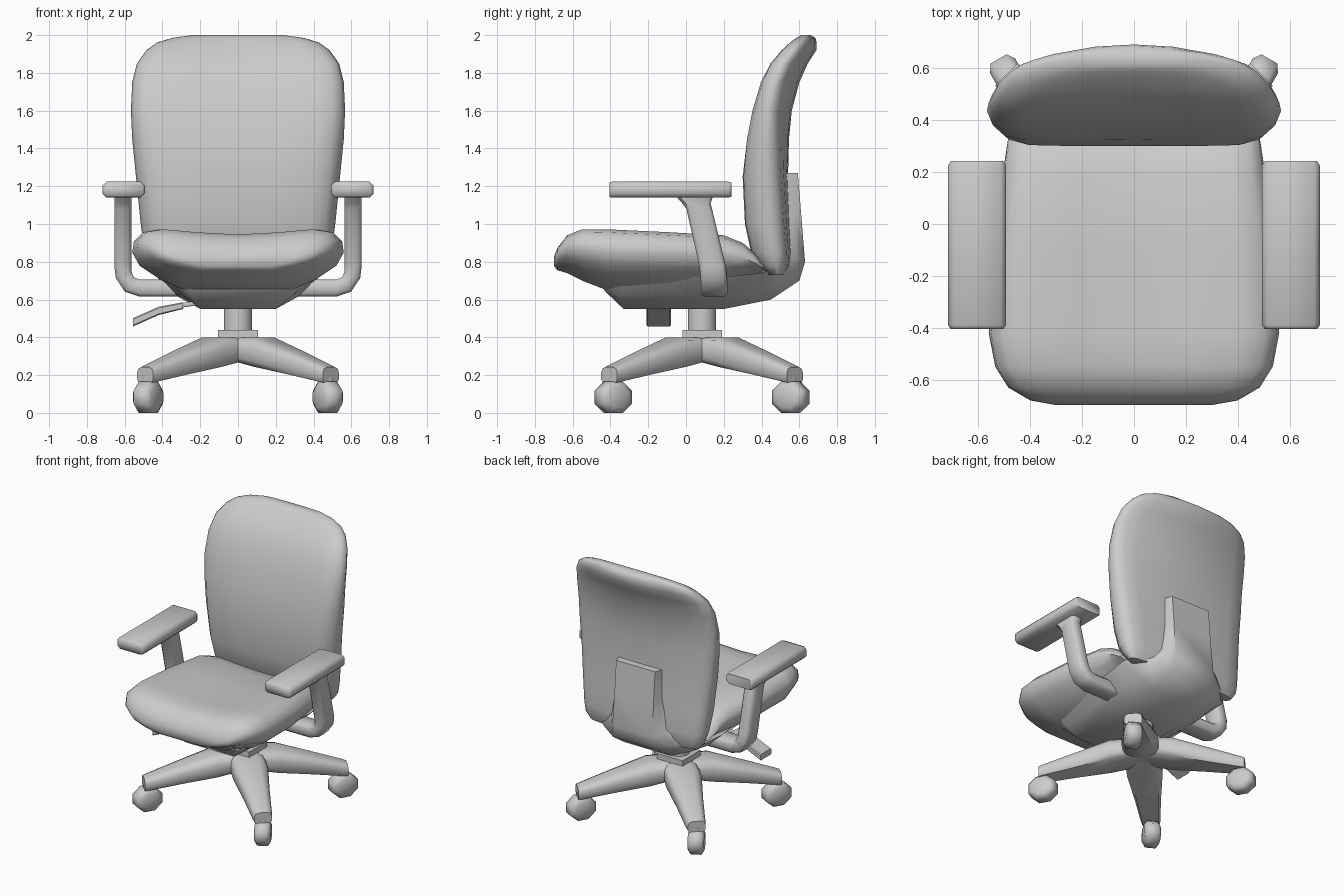
import bpy, bmesh
from math import sin, cos, pi, radians

if "Cube" in bpy.data.objects:
    bpy.data.objects.remove(bpy.data.objects["Cube"])


def loft(name, rings, angle=50):
    """Skin a list of equal-length point rings, cap both ends."""
    bm = bmesh.new()
    vs = [[bm.verts.new(p) for p in r] for r in rings]
    n = len(vs[0])
    for a, b in zip(vs, vs[1:]):
        for i in range(n):
            j = (i + 1) % n
            bm.faces.new((a[i], a[j], b[j], b[i]))
    bm.faces.new(vs[0])
    bm.faces.new(vs[-1])
    bmesh.ops.recalc_face_normals(bm, faces=bm.faces)
    me = bpy.data.meshes.new(name)
    bm.to_mesh(me)
    bm.free()
    ob = bpy.data.objects.new(name, me)
    bpy.context.collection.objects.link(ob)
    bpy.ops.object.select_all(action='DESELECT')
    ob.select_set(True)
    bpy.context.view_layer.objects.active = ob
    bpy.ops.object.shade_smooth_by_angle(angle=radians(angle))
    return ob


def mirrored(half):
    """Close a half profile that starts and ends on the centre line."""
    return half + [(-s, t) for s, t in half[-2:0:-1]]


def box_ring(hw, hh, c=0.3):
    """Rectangle with cut corners, centred on zero."""
    k = c * min(hw, hh)
    q = [(hw, hh - k), (hw - k, hh)]
    return (q + [(-x, y) for x, y in q[::-1]] + [(-x, -y) for x, y in q]
            + [(x, -y) for x, y in q[::-1]])


def disc(cx, cy, z, r, n):
    return [(cx + r * cos(2 * pi * (i + .5) / n), cy + r * sin(2 * pi * (i + .5) / n), z)
            for i in range(n)]


CY = 0.085  # base centre in y

# Seat cushion: cross-sections from front to back (y, half width, bottom, top)
sec = mirrored([(0, 0), (.5, 0), (.74, .18), (.93, .4), (1, .62), (.985, .8),
                (.9, .95), (.74, 1), (.4, .94), (0, .9)])
seat = [(-.698, .30, .775, .83), (-.68, .40, .755, .875), (-.63, .485, .74, .94),
        (-.55, .535, .70, .972), (-.42, .56, .65, .972), (-.1, .545, .645, .957),
        (.2, .505, .66, .94), (.3, .49, .69, .90), (.36, .48, .71, .85), (.41, .46, .73, .79)]
loft("seat", [[(w * s, y, b + (t - b) * k) for s, k in sec] for y, w, b, t in seat])

# Backrest: horizontal sections (z, half width, front y, back y, front hollow, back curve)
sec = mirrored([(0, 0), (.4, 0), (.75, .02), (.89, .12), (.97, .36), (1, .65), (.975, .86),
                (.89, .98), (.72, 1), (.35, 1), (0, 1)])
back = [(.73, .44, .43, .53, 0, .03), (.78, .48, .39, .555, 0, .04),
        (.85, .495, .345, .56, 0, .04), (1.0, .515, .312, .55, 0, .04),
        (1.25, .54, .30, .54, 0, .045), (1.45, .56, .315, .545, .01, .055),
        (1.6, .567, .34, .56, .02, .07), (1.75, .56, .38, .60, .03, .085),
        (1.85, .535, .425, .645, .04, .10), (1.92, .485, .475, .69, .05, .12),
        (1.96, .43, .515, .692, .05, .12), (1.985, .35, .56, .685, .03, .12),
        (2.0, .24, .61, .66, 0, .05)]
rings = []
for z, w, yf, yb, c, bend in back:
    ring = []
    for s, t in sec:
        q = (s * w / .56) ** 2
        f, b = yf + c * (1 - q), yb - bend * q
        ring.append((s * w, f + (b - f) * t, z))
    rings.append(ring)
loft("backrest", rings)

# Under-seat pan running into the back bracket
# (outer y, outer z, inner y, inner z, outer half width, inner half width)
pan = [(-.43, .645, -.45, .69, .26, .30), (-.33, .55, -.38, .72, .20, .36),
       (.2, .55, .2, .72, .20, .43), (.45, .60, .40, .74, .19, .44),
       (.60, .70, .48, .78, .18, .38), (.63, .80, .52, .86, .165, .24),
       (.61, 1.05, .52, 1.05, .16, .19), (.592, 1.27, .51, 1.27, .16, .18)]
rings = []
for oy, oz, iy, iz, wo, wi in pan:
    my, mz = oy * .55 + iy * .45, oz * .55 + iz * .45
    rings.append([(-wi, iy, iz), (-wi * .6 - wo * .4, my, mz), (-wo, oy, oz),
                  (wo, oy, oz), (wi * .6 + wo * .4, my, mz), (wi, iy, iz)])
loft("pan_and_back_bracket", rings, 50)

# Gas column, collar and hub
loft("column", [disc(0, CY, z, .076, 16) for z in (.42, .57)])
loft("collar", [disc(0, CY, z, .148, 4) for z in (.38, .44)], 30)
loft("hub", [disc(0, CY, z, .12, 8) for z in (.28, .398)], 30)

# Four diagonal legs with casters
leg = [(.03, .12, .28, .40), (.21, .12, .245, .40), (.45, .088, .203, .325),
       (.66, .066, .165, .255), (.695, .06, .16, .242)]
shape = [(-.8, 0), (-1, .2), (-1, .65), (-.85, .9), (-.5, 1),
         (.5, 1), (.85, .9), (1, .65), (1, .2), (.8, 0)]
wheel = [(-.056, .055), (-.036, .083), (.036, .083), (.056, .055)]
h = .5 ** .5
for sx in (-1, 1):
    for sy in (-1, 1):
        loft("base_leg", [[(sx * h * (r + s * w), CY + sy * h * (r - s * w), b + (t - b) * k)
                           for s, k in shape] for r, w, b, t in leg])
        cx, cy = sx * .475, CY + sy * .47
        rings = []
        for a, r in wheel:
            ring = []
            for i in range(8):
                u = 1.22 * r * cos(pi * (i + .5) / 4)
                v = 1.08 * r * sin(pi * (i + .5) / 4)
                ring.append((cx + sx * (.5 * u + .87 * a),
                             cy + sy * (.87 * u - .5 * a), .083 + v))
            rings.append(ring)
        loft("caster", rings, 60)
        loft("caster_stem", [disc(cx, cy, z, .03, 8) for z in (.12, .19)])

# Arm supports (x, y, z, section normal x, normal z, half depth) and pads
arm = [(.22, .15, .66, 0, 1, .07), (.52, .15, .66, 0, 1, .07), (.575, .15, .68, -.5, .87, .07),
       (.605, .147, .73, -.93, .37, .07), (.61, .14, .78, -1, 0, .07),
       (.61, .07, 1.08, -1, 0, .068), (.61, .055, 1.11, -1, 0, .075),
       (.61, .045, 1.15, -1, 0, .10)]
pad = [(-.405, .90), (-.39, 1), (.225, 1), (.242, .90)]
for sx in (-1, 1):
    loft("arm_support", [[(sx * (x + nx * v), y + u, z + nz * v)
                          for u, v in box_ring(d, .045, .4)]
                         for x, y, z, nx, nz, d in arm])
    loft("arm_pad", [[(sx * (.605 + u * k), y, 1.182 + v * k)
                      for u, v in box_ring(.112, .042, .5)] for y, k in pad], 60)

# Height lever: paddle and thin rod on the -x side
lever = [(-.555, .48, .022), (-.42, .54, .022), (-.29, .568, .018)]
loft("lever_paddle", [[(x, -.145 + u, z + v) for u, v in box_ring(.065, d)]
                      for x, z, d in lever], 40)
loft("lever_rod", [[(x, -.145 + u, z + v) for u, v in box_ring(.015, .012)]
                   for x, z in ((-.31, .568), (-.15, .59))])
